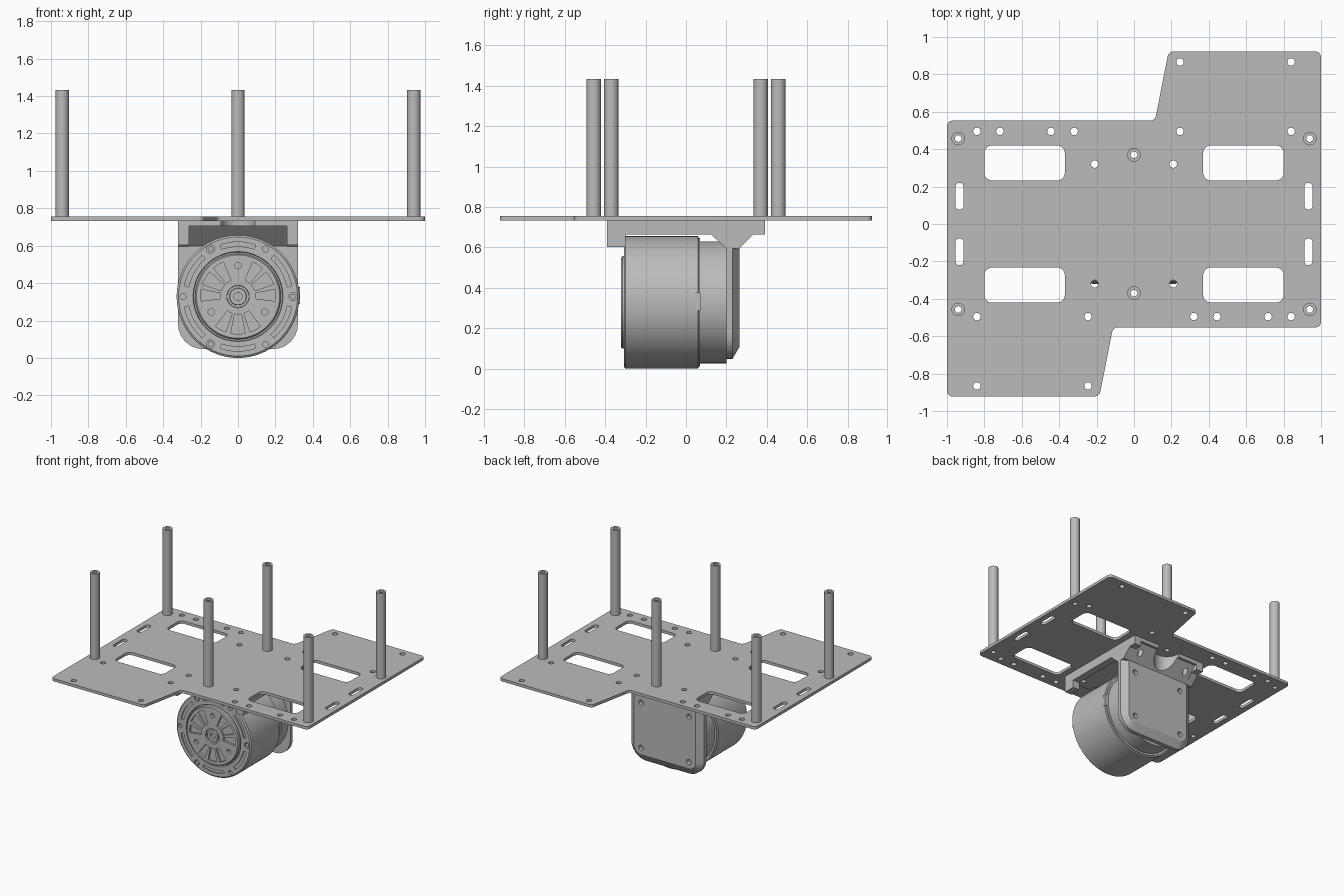
import bpy, bmesh, math
from mathutils import Vector

if "Cube" in bpy.data.objects:
    bpy.data.objects.remove(bpy.data.objects["Cube"])

grey = bpy.data.materials.new("machined_grey")
grey.diffuse_color = (0.5, 0.5, 0.5, 1)
grey.use_nodes = True
grey.node_tree.nodes["Principled BSDF"].inputs["Base Color"].default_value = grey.diffuse_color
CZ = 0.33  # height of the motor axis


def finish(ob, angle=30):
    ob.data.materials.clear()
    ob.data.materials.append(grey)
    bpy.ops.object.select_all(action='DESELECT')
    ob.select_set(True)
    bpy.context.view_layer.objects.active = ob
    bpy.ops.object.shade_smooth_by_angle(angle=math.radians(angle))
    return ob


def from_bm(name, bm):
    bmesh.ops.recalc_face_normals(bm, faces=bm.faces)
    me = bpy.data.meshes.new(name)
    bm.to_mesh(me)
    bm.free()
    ob = bpy.data.objects.new(name, me)
    bpy.context.collection.objects.link(ob)
    return ob


def circle(x, y, r, n=24):
    return [(x + r * math.cos(2 * math.pi * i / n), y + r * math.sin(2 * math.pi * i / n)) for i in range(n)]


def rounded(pts, radii, n=6):
    if not isinstance(radii, (list, tuple)):
        radii = [radii] * len(pts)
    out = []
    for i, r in enumerate(radii):
        p = Vector(pts[i])
        if r == 0:
            out.append(tuple(p))
            continue
        a = (Vector(pts[i - 1]) - p).normalized()
        b = (Vector(pts[(i + 1) % len(pts)]) - p).normalized()
        h = a.angle(b) / 2
        c = p + (a + b).normalized() * r / math.sin(h)
        t = r / math.tan(h)
        s, e = p + a * t - c, p + b * t - c
        out += [tuple(c + s.lerp(e, k / n).normalized() * r) for k in range(n + 1)]
    return out


def rect(x0, x1, y0, y1, r):
    return rounded([(x0, y0), (x1, y0), (x1, y1), (x0, y1)], r)


def sector(r0, r1, mid, half, n=8):
    """Ring segment, angles in degrees."""
    ang = [math.radians(mid - half + 2 * half * i / n) for i in range(n + 1)]
    return ([(r1 * math.cos(a), r1 * math.sin(a)) for a in ang] +
            [(r0 * math.cos(a), r0 * math.sin(a)) for a in reversed(ang)])


def sheet(name, loops, z0, z1):
    """Flat outline with holes, given thickness."""
    cu = bpy.data.curves.new(name, 'CURVE')
    cu.dimensions, cu.fill_mode, cu.extrude = '2D', 'BOTH', (z1 - z0) / 2
    for lp in loops:
        sp = cu.splines.new('POLY')
        sp.points.add(len(lp) - 1)
        for p, (x, y) in zip(sp.points, lp):
            p.co = (x, y, 0, 1)
        sp.use_cyclic_u = True
    ob = bpy.data.objects.new(name, cu)
    bpy.context.collection.objects.link(ob)
    ob.location.z = (z0 + z1) / 2
    bpy.ops.object.select_all(action='DESELECT')
    ob.select_set(True)
    bpy.context.view_layer.objects.active = ob
    bpy.ops.object.convert(target='MESH')
    ob = bpy.context.view_layer.objects.active
    bm = bmesh.new()
    bm.from_mesh(ob.data)
    bmesh.ops.remove_doubles(bm, verts=bm.verts, dist=1e-5)
    bmesh.ops.recalc_face_normals(bm, faces=bm.faces)
    bm.to_mesh(ob.data)
    bm.free()
    return finish(ob)


XY = lambda u, v, w: (u, v, w)
YZ = lambda u, v, w: (w, u, v)
XZ = lambda u, v, w: (u, w, v)
FACE = lambda u, v, w: (u, w, v + CZ)


def loft(bm, loops, ws, f):
    rings = [[bm.verts.new(f(u, v, w)) for u, v in lp] for lp, w in zip(loops, ws)]
    bm.faces.new(rings[0])
    bm.faces.new(rings[-1][::-1])
    for A, B in zip(rings, rings[1:]):
        for i in range(len(A)):
            j = (i + 1) % len(A)
            bm.faces.new((A[i], A[j], B[j], B[i]))


def prism(bm, poly, w0, w1, f):
    loft(bm, [poly, poly], [w0, w1], f)


def cut(ob, bm):
    tool = from_bm("cutter", bm)
    tool.hide_render = True
    m = ob.modifiers.new("cut", 'BOOLEAN')
    m.operation, m.solver, m.object = 'DIFFERENCE', 'EXACT', tool
    bpy.ops.object.select_all(action='DESELECT')
    ob.select_set(True)
    bpy.context.view_layer.objects.active = ob
    bpy.ops.object.modifier_apply(modifier=m.name)
    bpy.data.objects.remove(tool)


# Deck plate: outline, windows, slots and holes, symmetric under a half turn
posts = [(x, y) for x in (-0.94, 0.94) for y in (-0.457, 0.457)] + [(0, -0.37), (0, 0.37)]
half = [(1, -0.553), (1, 0.922), (0.185, 0.922), (0.112, 0.553)]
outline = rounded(half + [(-x, -y) for x, y in half], 0.03)
loops = [outline]
for s in (-1, 1):
    for t in (-1, 1):
        xs, ys = sorted((s * 0.37, s * 0.80)), sorted((t * 0.233, t * 0.42))
        loops.append(rect(*xs, *ys, 0.04))
        xs, ys = sorted((s * 0.912, s * 0.954)), sorted((t * 0.077, t * 0.22))
        loops.append(rect(*xs, *ys, 0.0205))
    for x, y in [(-0.84, 0.495), (-0.717, 0.495), (-0.444, 0.495), (-0.32, 0.495), (0.246, 0.495),
                 (0.84, 0.495), (0.246, 0.866), (0.84, 0.866), (-0.21, 0.32), (0.21, 0.32)]:
        loops.append(circle(s * x, s * y, 0.02, 16))
loops += [circle(x, y, 0.018, 16) for x, y in posts]
sheet("deck_plate", loops, 0.735, 0.757)

# Hollow standoff posts
post = sheet("standoff_post", [circle(0, 0, 0.036, 32), circle(0, 0, 0.018, 20)], 0.757, 1.435)
for i, (x, y) in enumerate(posts):
    ob = post if i == 0 else post.copy()
    if i:
        bpy.context.collection.objects.link(ob)
    ob.location.x, ob.location.y = x, y

# Bracket top with sloped webs, end notches and screw holes
bm = bmesh.new()
prism(bm, [(-0.39, 0.735), (-0.39, 0.706), (0.095, 0.706), (0.2, 0.6), (0.265, 0.6),
           (0.37, 0.706), (0.39, 0.706), (0.39, 0.735)], -0.262, 0.262, YZ)
top = from_bm("bracket_top", bm)
bm = bmesh.new()
for y in (-0.37, 0.37):
    prism(bm, circle(0, y, 0.094, 40), 0.6, 0.8, XY)
for x in (-0.21, 0.21):
    for y in (-0.32, 0.32):
        prism(bm, circle(x, y, 0.02, 16), 0.58, 0.8, XY)
cut(top, bm)
finish(top)

# Bracket side ribs with a foot at the front
rib = [(-0.39, 0.735), (-0.39, 0.605), (-0.30, 0.605), (-0.30, 0.665), (0.125, 0.665), (0.2, 0.597),
       (0.265, 0.597), (0.333, 0.665), (0.39, 0.665), (0.39, 0.735)]
bm = bmesh.new()
for s in (-1, 1):
    prism(bm, rib, s * 0.262, s * 0.32, YZ)
finish(from_bm("bracket_ribs", bm))

# Bracket back plate with sloped rim and four screw holes
wide = rounded([(-0.32, 0.6), (-0.32, 0.05), (0.32, 0.05), (0.32, 0.6)], [0, 0.13, 0.13, 0])
narrow = rounded([(-0.27, 0.6), (-0.27, 0.11), (0.27, 0.11), (0.27, 0.6)], [0, 0.05, 0.05, 0])
bm = bmesh.new()
loft(bm, [wide, wide, narrow], [0.2, 0.23, 0.265], XZ)
back = from_bm("bracket_back_plate", bm)
bm = bmesh.new()
for x in (-0.21, 0.21):
    for z in (0.16, 0.52):
        prism(bm, circle(x, z, 0.021, 16), 0.235, 0.3, XZ)
cut(back, bm)
finish(back)

# Motor body: turned profile (y, radius)
prof = [(-0.30, 0), (-0.30, 0.022), (-0.322, 0.022), (-0.322, 0.044), (-0.308, 0.046), (-0.308, 0.058),
        (-0.322, 0.06), (-0.322, 0.222), (-0.314, 0.229), (-0.285, 0.229), (-0.285, 0.237), (-0.308, 0.24),
        (-0.308, 0.318), (-0.30, 0.328), (0.06, 0.328), (0.063, 0.318), (0.07, 0.318), (0.07, 0.302),
        (0.2, 0.302), (0.2, 0)]
N = 96
bm = bmesh.new()
rings = []
for y, r in prof:
    if r == 0:
        rings.append([bm.verts.new((0, y, CZ))] * N)
    else:
        rings.append([bm.verts.new((u, y, v + CZ)) for u, v in circle(0, 0, r, N)])
for A, B in zip(rings, rings[1:]):
    for i in range(N):
        j = (i + 1) % N
        bm.faces.new(list(dict.fromkeys((A[i], A[j], B[j], B[i]))))
motor = from_bm("motor_body", bm)

# Motor face: petal pockets, rim slots and bolt holes
bm = bmesh.new()
polar = lambda r, d: (r * math.cos(math.radians(d)), r * math.sin(math.radians(d)))
for d in (90, 210, 330):
    prism(bm, circle(*polar(0.165, d), 0.017, 16), -0.34, -0.30, FACE)
    for off, hw in ((-32, 9), (32, 9), (60, 11)):
        prism(bm, rounded(sector(0.095, 0.2, d + off, hw)[::-1], 0), -0.34, -0.307, FACE)
for k in range(6):
    prism(bm, sector(0.268, 0.292, 60 * k + 30, 19), -0.34, -0.298, FACE)
    prism(bm, circle(*polar(0.294, 60 * k), 0.016 if k % 2 else 0.022, 16), -0.34, -0.29, FACE)
cut(motor, bm)
finish(motor)

# Rim screws and side connector tab
bm = bmesh.new()
for d in (0, 120, 240):
    prism(bm, circle(*polar(0.294, d), 0.015, 16), -0.304, -0.285, FACE)
finish(from_bm("rim_screws", bm))
bm = bmesh.new()
prism(bm, rect(0.048, 0.072, 0.29, 0.38, 0.004), 0.29, 0.332, YZ)
finish(from_bm("connector_tab", bm))

# Rest the model on the ground
bpy.context.view_layer.update()
low = min((o.matrix_world @ v.co).z for o in bpy.data.objects for v in o.data.vertices)
for o in bpy.data.objects:
    o.location.z -= low
